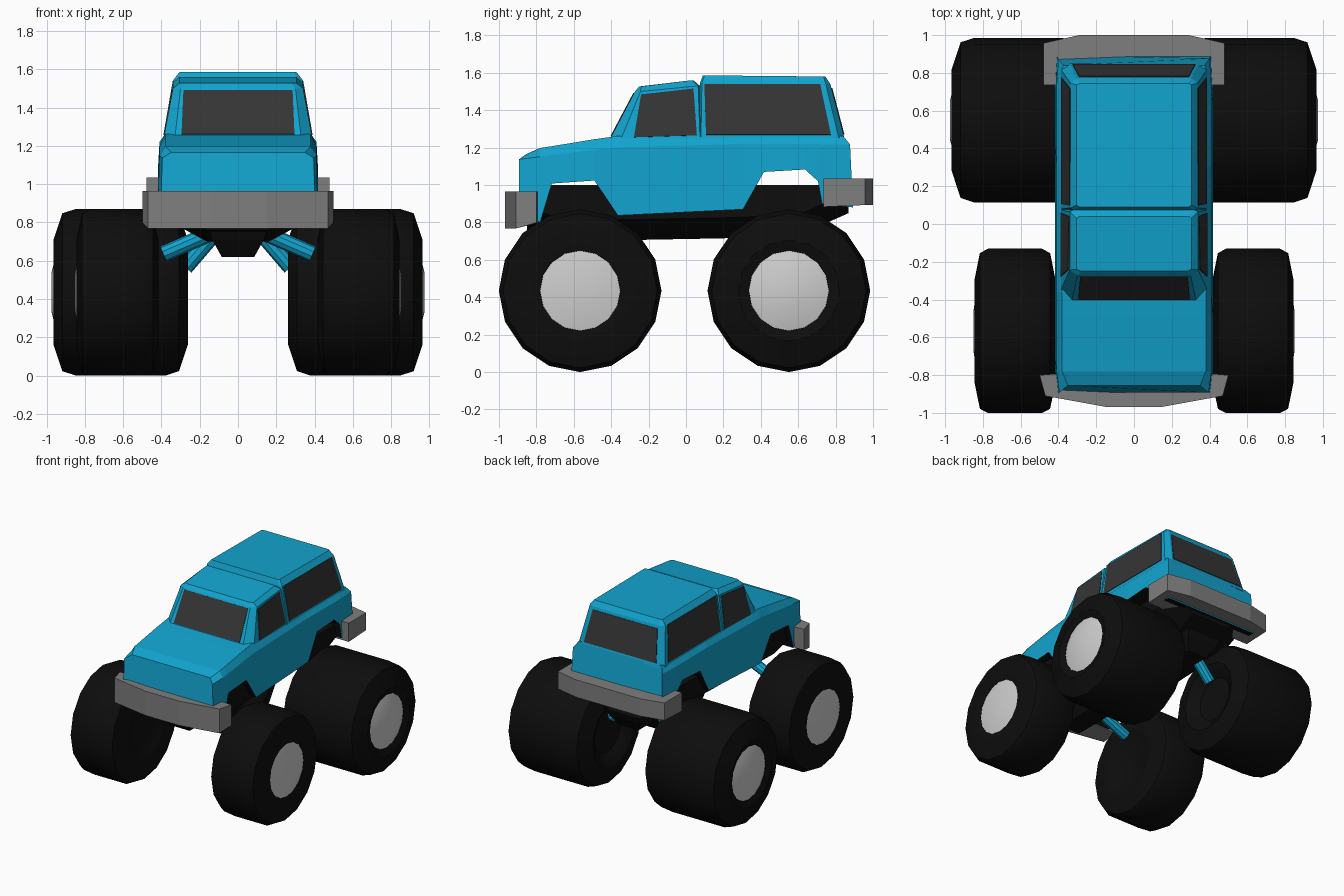
import bpy, bmesh, math
from mathutils import Vector

if "Cube" in bpy.data.objects:
    bpy.data.objects.remove(bpy.data.objects["Cube"])


def material(name, r, g, b):
    m = bpy.data.materials.new(name)
    m.diffuse_color = (r, g, b, 1)
    m.use_nodes = True
    m.node_tree.nodes["Principled BSDF"].inputs["Base Color"].default_value = m.diffuse_color
    return m


BLUE = material("blue paint", 0.006, 0.37, 0.62)
BLACK = material("black rubber", 0.004, 0.004, 0.004)
GLASS = material("dark glass", 0.035, 0.035, 0.035)
GREY = material("grey bumper", 0.21, 0.21, 0.21)
RIM = material("light rim", 0.62, 0.62, 0.62)


def loft(name, rings, mats, mirror=False, smooth=False, second=None):
    """Skin closed rings and cap both ends; side number `second` takes material 1."""
    bm = bmesh.new()
    rows = [[bm.verts.new(p) for p in ring] for ring in rings]
    n = len(rows[0])
    for a, b in zip(rows, rows[1:]):
        for j in range(n):
            k = (j + 1) % n
            f = bm.faces.new((a[j], a[k], b[k], b[j]))
            f.material_index = 1 if j == second else 0
    bm.faces.new(rows[0])
    bm.faces.new(rows[-1])
    bmesh.ops.recalc_face_normals(bm, faces=bm.faces)
    me = bpy.data.meshes.new(name)
    bm.to_mesh(me)
    bm.free()
    ob = bpy.data.objects.new(name, me)
    bpy.context.collection.objects.link(ob)
    for m in mats:
        me.materials.append(m)
    if smooth:
        bpy.ops.object.select_all(action='DESELECT')
        bpy.context.view_layer.objects.active = ob
        ob.select_set(True)
        bpy.ops.object.shade_smooth_by_angle(angle=math.radians(30))
    if mirror:
        ob.modifiers.new("mirror", 'MIRROR')
    return ob


def both(half):
    """Complete a half outline of (x, y, z) points with its mirror image."""
    return half + [(-x, y, z) for x, y, z in reversed(half)]


def lerp(v, table):
    for (a, p), (b, q) in zip(table, table[1:]):
        if v <= b:
            return p + (q - p) * max(0, (v - a) / (b - a))
    return table[-1][1]


# lower body: stations along y with the lower edge following the wheel arches
SHOULDER = [(-0.893, 1.137), (-0.396, 1.20), (0.30, 1.22), (0.89, 1.217)]
TOP = [(-0.80, 1.195), (-0.72, 1.207), (-0.385, 1.262), (0.9, 1.262)]
stations = [(-0.78, 0.80), (-0.717, 1.008), (-0.49, 1.024), (-0.364, 0.837),
            (0.305, 0.87), (0.417, 1.07), (0.636, 1.083), (0.706, 1.02), (0.727, 0.90)]
rings = [both([(0.405, -0.893, 0.85), (0.395, -0.893, 1.137), (0.35, -0.855, 1.165)])]
for y, zb in stations:
    rings.append(both([(0.418, y, zb), (0.41, y, lerp(y, SHOULDER)), (0.38, y, lerp(y, TOP))]))
rings.append(both([(0.412, 0.893, 0.88), (0.40, 0.877, 1.217), (0.375, 0.84, 1.262)]))
loft("lower_body", rings, [BLUE, BLACK], second=5)


# cabin halves: stacked rings with chamfered corners
def cabin_ring(w, c_front, yf, zf, cut_f, c_rear, yr, zr, cut_r):
    return both([(c_front, yf, zf), (w, yf + cut_f, zf), (w, yr - cut_r, zr), (c_rear, yr, zr)])


loft("front_cabin", [
    cabin_ring(0.388, 0.33, -0.41, 1.24, 0.06, 0.37, 0.085, 1.24, 0.01),
    cabin_ring(0.340, 0.30, -0.273, 1.50, 0.03, 0.32, 0.075, 1.53, 0.01),
    cabin_ring(0.305, 0.28, -0.25, 1.527, 0.01, 0.29, 0.04, 1.56, 0.01)], [BLUE])
loft("rear_cabin", [
    cabin_ring(0.388, 0.37, 0.07, 1.24, 0.01, 0.34, 0.85, 1.24, 0.03),
    cabin_ring(0.337, 0.32, 0.075, 1.545, 0.01, 0.305, 0.772, 1.54, 0.025),
    cabin_ring(0.305, 0.29, 0.09, 1.586, 0.01, 0.285, 0.745, 1.58, 0.01)], [BLUE])


# windows: thin plates lying on the cabin faces
def plate(name, pts, mirror=False):
    pts = [Vector(p) for p in pts]
    n = (pts[1] - pts[0]).cross(pts[3] - pts[0]).normalized() * 0.0045
    loft(name, [[p - n for p in pts], [p + n for p in pts]], [GLASS], mirror)


def side_glass(name, outline):
    plate(name, [(0.388 - (z - 1.24) * 0.173, y, z) for y, z in outline], True)


side_glass("front_side_window", [(-0.278, 1.255), (-0.24, 1.484), (0.04, 1.515), (0.058, 1.265)])
side_glass("rear_side_window", [(0.107, 1.268), (0.098, 1.54), (0.717, 1.54), (0.775, 1.268)])


def end_glass(name, w0, w1, y0, z0, y1, z1):
    plate(name, [(-w0, y0, z0), (w0, y0, z0), (w1, y1, z1), (-w1, y1, z1)])


end_glass("windscreen", 0.295, 0.285, -0.3995, 1.26, -0.278, 1.49)
end_glass("rear_window", 0.325, 0.29, 0.8425, 1.27, 0.778, 1.518)


# black underbody filling the arches, and a lowered axle housing at each end
def belly(y, z, w):
    return both([(w, y, 1.0), (w, y, z + 0.11), (0.16, y, z)])


loft("underbody", [belly(-0.85, 0.76, 0.37), belly(-0.60, 0.70, 0.37),
                   belly(0.20, 0.715, 0.37), belly(0.60, 0.73, 0.37),
                   belly(0.87, 0.85, 0.37)], [BLACK])
for name, yc in (("front", -0.56), ("rear", 0.55)):
    loft(name + "_axle_housing",
         [both([(w, yc - h, z), (w, yc + h, z)]) for w, h, z in
          ((0.15, 0.26, 0.76), (0.135, 0.24, 0.71), (0.085, 0.18, 0.62))], [BLACK])


# bumpers: horizontal outlines raised between two heights
def bumper(name, half, z0, z1, end_lift):
    lifts = [0, 0, end_lift, end_lift]
    loft(name, [both([(x, y, z0 + l) for (x, y), l in zip(half, lifts)]),
                both([(x, y, z1) for x, y in half])], [GREY])


bumper("front_bumper", [(0.15, -0.968), (0.47, -0.91), (0.50, -0.80), (0.38, -0.79)],
       0.768, 0.965, 0.03)
bumper("rear_bumper", [(0.29, 1.0), (0.478, 0.958), (0.478, 0.735), (0.38, 0.735)],
       0.893, 1.034, -0.01)


# wheels: profiles of (x, radius) turned around the axle
def lathe(name, profile, cx, cy, sx, mat, n=16):
    turn = [math.tau * i / n for i in range(n)]
    rings = [[(cx + x * sx, cy + r * math.sin(a), 0.435 + r * math.cos(a)) for a in turn]
             for x, r in profile]
    loft(name, rings, [mat], True, True)


TYRE = [(-0.29, 0.17), (-0.33, 0.22), (-0.352, 0.27), (-0.305, 0.412), (-0.235, 0.435),
        (0.235, 0.435), (0.305, 0.412), (0.352, 0.27), (0.335, 0.215), (0.30, 0.20)]
HUB = [(0.29, 0.214), (0.333, 0.214), (0.361, 0.105)]
for name, cx, cy, sx in (("front", 0.63, -0.566, 0.61), ("rear", 0.613, 0.55, 1.0)):
    lathe(name + "_tyres", TYRE, cx, cy, sx, BLACK)
    lathe(name + "_hubs", HUB, cx, cy, sx, RIM)


# suspension arms: short slanted tubes from the housing towards each wheel
def arm(name, y, x0, z0, x1, z1, r=0.042, n=10):
    d = Vector((x1 - x0, 0, z1 - z0)).normalized()
    u = Vector((-d.z, 0, d.x))
    rings = []
    for x, z in ((x0, z0), (x1, z1)):
        rings.append([Vector((x, y, z)) + u * (r * math.cos(math.tau * i / n))
                      + Vector((0, r * math.sin(math.tau * i / n), 0)) for i in range(n)])
    loft(name, rings, [BLUE], True, True)


arm("front_arms", -0.56, 0.11, 0.757, 0.39, 0.635)
arm("rear_arms", 0.55, 0.11, 0.757, 0.275, 0.565)
